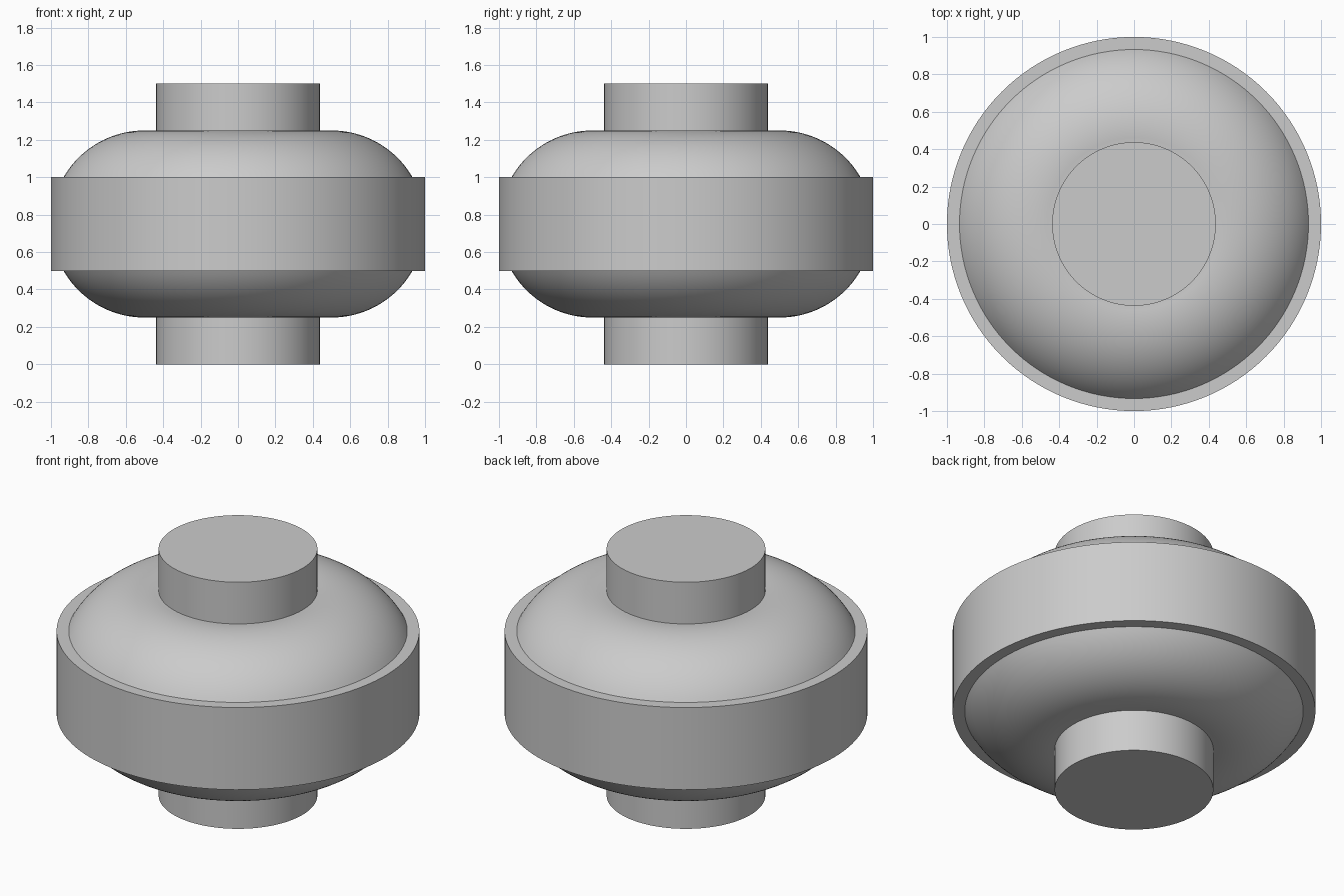
import bpy, bmesh
from math import sin, cos, pi, radians, acos

if "Cube" in bpy.data.objects:
    bpy.data.objects.remove(bpy.data.objects["Cube"])

SIDES = 128
MID = 0.75          # height of the symmetry plane
HUB_R = 0.4375
TUBE = 0.5          # ring centre radius and tube radius of the rounded body


def lathe(name, profile):
    """Spin a bottom-to-top (radius, z) profile around z and cap both ends."""
    bm = bmesh.new()
    rings = [[bm.verts.new((r * cos(2 * pi * i / SIDES), r * sin(2 * pi * i / SIDES), z))
              for i in range(SIDES)] for r, z in profile]
    for low, high in zip(rings, rings[1:]):
        for i in range(SIDES):
            j = (i + 1) % SIDES
            bm.faces.new((low[i], low[j], high[j], high[i]))
    bm.faces.new(rings[0][::-1])
    bm.faces.new(rings[-1])
    mesh = bpy.data.meshes.new(name)
    bm.to_mesh(mesh)
    bm.free()
    obj = bpy.data.objects.new(name, mesh)
    bpy.context.collection.objects.link(obj)
    bpy.ops.object.select_all(action='DESELECT')
    obj.select_set(True)
    bpy.context.view_layer.objects.active = obj
    bpy.ops.object.shade_smooth_by_angle(angle=radians(30))
    return obj


# Central hub running through the whole model
lathe("hub", [(HUB_R, 0), (HUB_R, 1.5)])

# Rounded body: torus-shaped shoulders, mirrored about the middle
start, end = radians(30), acos((HUB_R - TUBE) / TUBE)
STEPS = 24
upper = []
for k in range(STEPS + 1):
    a = start + (end - start) * k / STEPS
    upper.append((TUBE + TUBE * cos(a), TUBE * sin(a)))
lathe("rounded_body", [(r, MID - h) for r, h in reversed(upper)] +
                      [(r, MID + h) for r, h in upper])

# Outer band
lathe("outer_band", [(1, 0.5), (1, 1)])
